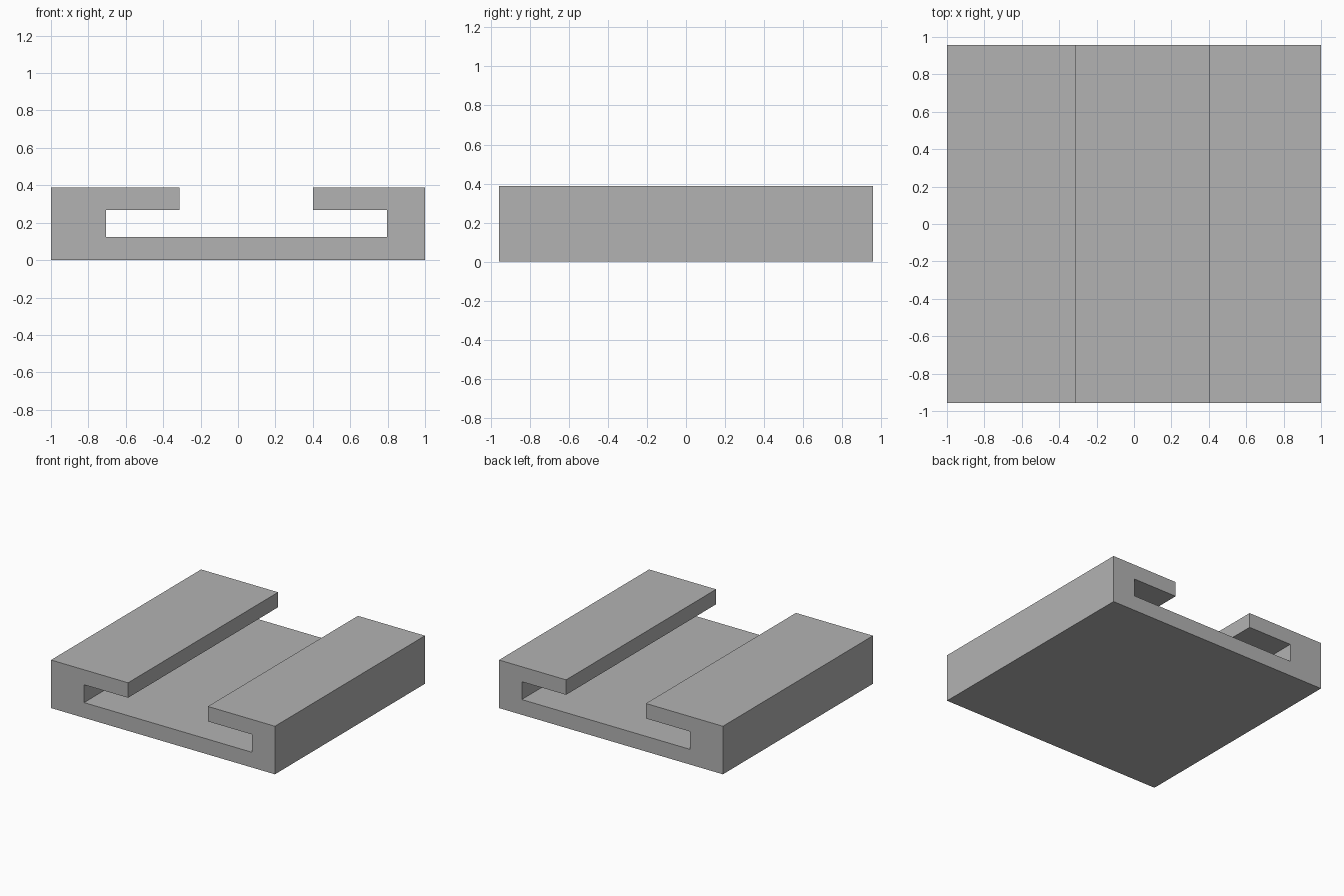
import bpy
import bmesh

cube = bpy.data.objects.get("Cube")
if cube:
    bpy.data.objects.remove(cube, do_unlink=True)

# Overall sizes
HALF_DEPTH = 0.957
HEIGHT = 0.388
FLOOR_TOP = 0.123
LIP_BOTTOM = 0.267

grey = bpy.data.materials.new("plain grey")
grey.use_nodes = True
colour = (0.45, 0.45, 0.45, 1.0)
grey.diffuse_color = colour
grey.node_tree.nodes["Principled BSDF"].inputs["Base Color"].default_value = colour


def extrude_profile(name, points):
    """Sweep an x-z profile along the full depth into a closed solid."""
    bm = bmesh.new()
    face = bm.faces.new([bm.verts.new((x, -HALF_DEPTH, z)) for x, z in points])
    swept = bmesh.ops.extrude_face_region(bm, geom=[face])["geom"]
    verts = [v for v in swept if isinstance(v, bmesh.types.BMVert)]
    bmesh.ops.translate(bm, verts=verts, vec=(0, 2 * HALF_DEPTH, 0))
    bmesh.ops.recalc_face_normals(bm, faces=bm.faces)
    mesh = bpy.data.meshes.new(name)
    bm.to_mesh(mesh)
    bm.free()
    mesh.materials.append(grey)
    obj = bpy.data.objects.new(name, mesh)
    bpy.context.collection.objects.link(obj)
    return obj


def side_profile(outer, wall, lip):
    """Outline of one side, from the lip tip down to the floor."""
    return [(lip, HEIGHT), (lip, LIP_BOTTOM), (wall, LIP_BOTTOM),
            (wall, FLOOR_TOP)], [(outer, 0), (outer, HEIGHT)]


# Slotted channel: floor, two side walls and two overhanging lips
right_inner, right_outer = side_profile(-1, -0.705, -0.312)
left_inner, left_outer = side_profile(1, 0.797, 0.401)
extrude_profile("slotted_channel",
                right_inner + left_inner[::-1] + left_outer[::-1] + right_outer)
